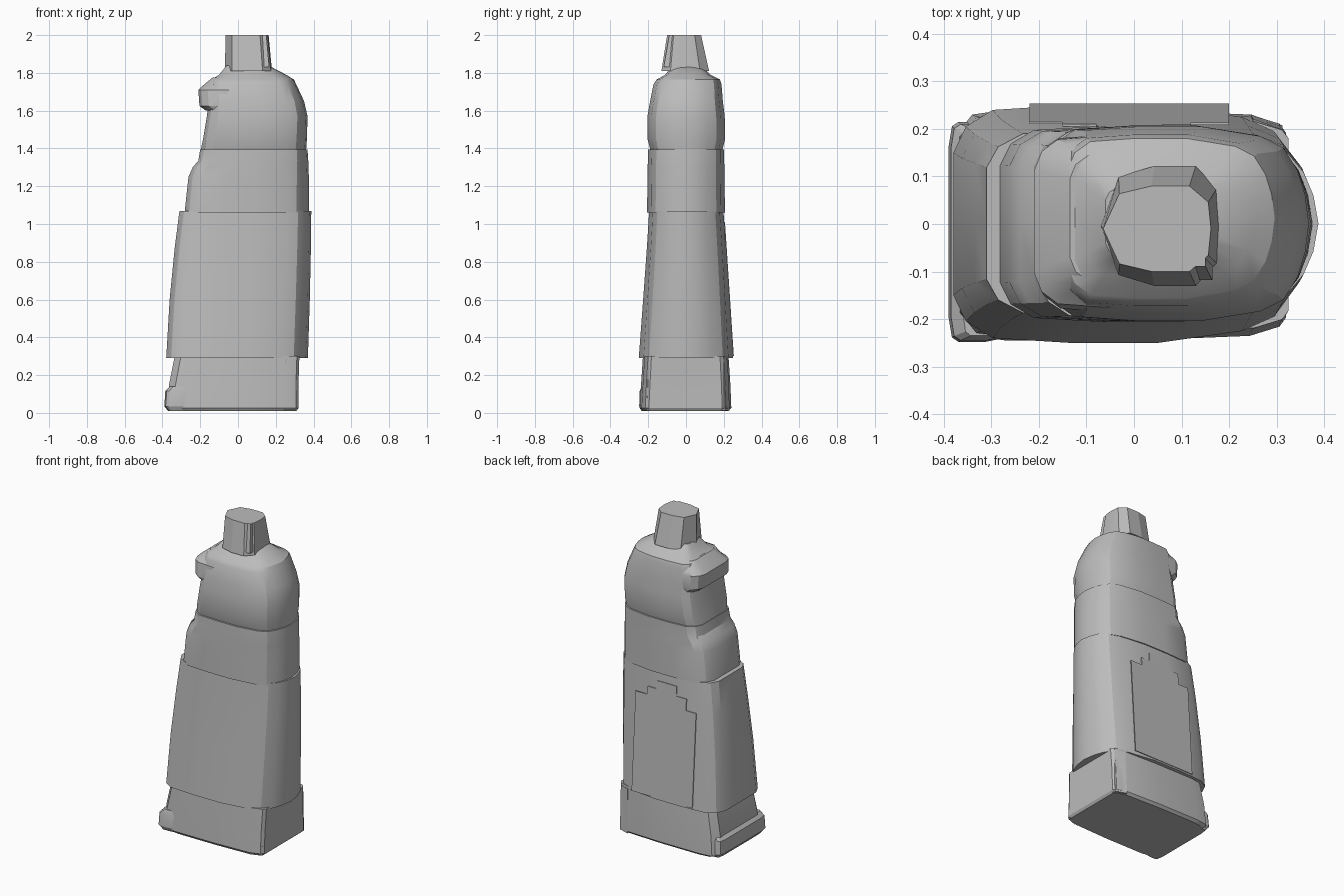
import bpy
import bmesh

old = bpy.data.objects.get("Cube")
if old:
    bpy.data.objects.remove(old, do_unlink=True)

grey = bpy.data.materials.new("plain grey")
grey.use_nodes = True
colour = (0.5, 0.5, 0.5, 1)
grey.diffuse_color = colour
grey.node_tree.nodes["Principled BSDF"].inputs["Base Color"].default_value = colour

# Half outlines seen from above, mirrored across y
ROUNDED = [(1, 0), (.97, .3), (.91, .55), (.8, .78), (.62, .9), (.15, 1),
           (-.35, 1), (-.78, .96), (-.93, .82), (-1, .6), (-1, 0)]
BOXY = [(1, 0), (1, .8), (.96, .88), (.78, .96), (.1, 1), (-.7, 1),
        (-.9, .96), (-1, .78), (-1, 0)]
CAP = [(1, 0), (.95, .62), (.6, 1), (-.1, 1), (-.7, .82), (-1, 0)]


def finish(name, bm, angle=0.5):
    bmesh.ops.recalc_face_normals(bm, faces=bm.faces)
    mesh = bpy.data.meshes.new(name)
    bm.to_mesh(mesh)
    bm.free()
    mesh.materials.append(grey)
    obj = bpy.data.objects.new(name, mesh)
    bpy.context.collection.objects.link(obj)
    bpy.ops.object.select_all(action="DESELECT")
    obj.select_set(True)
    bpy.context.view_layer.objects.active = obj
    bpy.ops.object.shade_smooth_by_angle(angle=angle)
    return obj


def loft(name, half, levels, angle=0.5):
    """Skin an outline through levels of (z, x min, x max, y min, y max)."""
    outline = half + [(u, -v) for u, v in half[-2:0:-1]]
    bm = bmesh.new()
    rings = []
    for z, x0, x1, y0, y1 in levels:
        rings.append([bm.verts.new(((x0 + x1) / 2 + u * (x1 - x0) / 2,
                                    (y0 + y1) / 2 + v * (y1 - y0) / 2, z))
                      for u, v in outline])
    for low, high in zip(rings, rings[1:]):
        for i in range(len(outline)):
            j = (i + 1) % len(outline)
            bm.faces.new((low[i], low[j], high[j], high[i]))
    bm.faces.new(rings[0][::-1])
    bm.faces.new(rings[-1])
    return finish(name, bm, angle)


def prism(name, points, place, depth):
    """Extrude a flat polygon, placed by a rule, along y."""
    bm = bmesh.new()
    face = bm.faces.new([bm.verts.new(place(a, b)) for a, b in points])
    new = bmesh.ops.extrude_face_region(bm, geom=[face])["geom"]
    bmesh.ops.translate(bm, vec=(0, depth, 0),
                        verts=[v for v in new if isinstance(v, bmesh.types.BMVert)])
    return finish(name, bm)


# Base block and the foot bulging out at its narrow end
loft("base", BOXY, [(.01, -.35, .31, -.235, .225), (.025, -.375, .32, -.245, .24),
                    (.15, -.365, .32, -.238, .235), (.3, -.335, .325, -.228, .225)])
loft("foot", BOXY, [(.01, -.37, -.26, -.235, .2), (.035, -.39, -.25, -.248, .215),
                    (.115, -.385, -.25, -.245, .21), (.14, -.36, -.25, -.235, .2)])

# Overlapping shells of the tapering body
loft("lower_body", ROUNDED, [(.29, -.38, .37, -.25, .25), (.6, -.362, .38, -.227, .23),
                             (.875, -.335, .386, -.207, .212), (1.07, -.31, .388, -.195, .198)])
loft("upper_body", ROUNDED, [(1.06, -.283, .376, -.206, .206), (1.25, -.262, .375, -.204, .204),
                             (1.3, -.24, .373, -.203, .203), (1.335, -.21, .372, -.202, .202),
                             (1.395, -.2, .368, -.2, .202)])

# Grip and sloping shoulder
loft("grip", ROUNDED, [(1.38, -.2, .36, -.185, .19), (1.45, -.185, .365, -.204, .207),
                       (1.57, -.165, .368, -.204, .205), (1.65, -.155, .35, -.19, .195),
                       (1.74, -.15, .308, -.172, .188), (1.765, -.14, .296, -.155, .18),
                       (1.79, -.1, .255, -.11, .13), (1.84, -.06, .16, -.07, .08)])

# Overhanging lip at the narrow end
loft("shoulder_lip", ROUNDED, [(1.6, -.17, .22, -.175, .18), (1.625, -.204, .24, -.185, .188),
                               (1.71, -.21, .24, -.175, .185), (1.73, -.19, .24, -.155, .175),
                               (1.775, -.135, .22, -.125, .15)])

# Faceted cap with a narrow ridge on the front
loft("cap", CAP, [(1.81, -.07, .18, -.13, .122), (2, -.065, .162, -.1, .08)], 0.2)
prism("cap_ridge", [(.1, 1.83), (.165, 1.83), (.15, 2), (.105, 2)],
      lambda x, z: (x, -.118 + (z - 1.83) * .17, z), .03)

# Stepped panel on the back
prism("back_panel", [(-.22, .3), (.2, .3), (.2, .91), (.12, .91), (.12, .96),
                     (.06, .96), (.06, 1.01), (-.08, 1.01), (-.08, .95),
                     (-.15, .95), (-.15, .88), (-.22, .88)],
      lambda x, z: (x, .249 - (z - .29) * .066, z), .005)

# Upright seam strips at the base corner
for side in (-1, 1):
    prism("base_corner_strip", [(.245, .012), (.312, .012), (.312, .285), (.25, .285)],
          lambda x, z: (x, side * (.233 - (x - .24) * .35 - z * .03), z), -side * .03)
